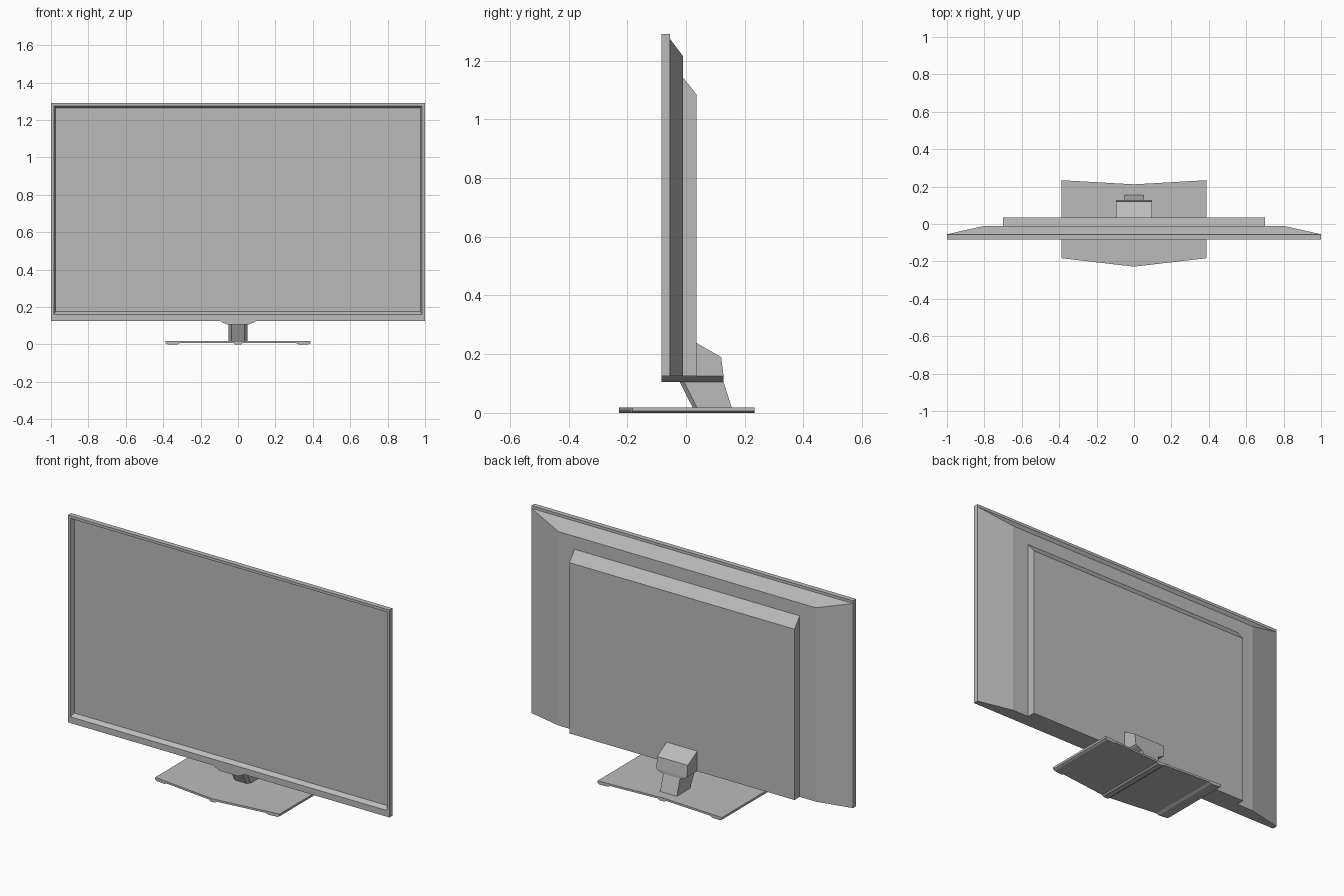
import bpy
import bmesh

if "Cube" in bpy.data.objects:
    bpy.data.objects.remove(bpy.data.objects["Cube"], do_unlink=True)

GREY = (0.5, 0.5, 0.5, 1)
plastic = bpy.data.materials.new("grey plastic")
plastic.use_nodes = True
plastic.diffuse_color = GREY
plastic.node_tree.nodes["Principled BSDF"].inputs["Base Color"].default_value = GREY


def loft(name, rings, cap_end=True):
    """Join rings of equal point count and close the ends."""
    bm = bmesh.new()
    loops = [[bm.verts.new(p) for p in ring] for ring in rings]
    n = len(loops[0])
    for a, b in zip(loops, loops[1:]):
        for i in range(n):
            j = (i + 1) % n
            bm.faces.new((a[i], a[j], b[j], b[i]))
    bm.faces.new(loops[0])
    if cap_end:
        bm.faces.new(loops[-1])
    bmesh.ops.recalc_face_normals(bm, faces=bm.faces)
    mesh = bpy.data.meshes.new(name)
    bm.to_mesh(mesh)
    bm.free()
    mesh.materials.append(plastic)
    obj = bpy.data.objects.new(name, mesh)
    bpy.context.collection.objects.link(obj)
    return obj


def rect(half_x, low, high, y):
    return [(-half_x, y, low), (half_x, y, low), (half_x, y, high), (-half_x, y, high)]


def extrude_x(name, half_x, profile):
    return loft(name, [[(x, y, z) for y, z in profile] for x in (-half_x, half_x)])


BOTTOM = 0.125

# Bezel with a sloping inner lip, and the recessed screen
loft("bezel", [rect(1, BOTTOM, 1.29, -0.055), rect(1, BOTTOM, 1.29, -0.083),
               rect(0.985, 0.16, 1.275, -0.083), rect(0.976, 0.175, 1.264, -0.06)],
     cap_end=False)
loft("screen", [rect(0.976, 0.175, 1.264, -0.056), rect(0.976, 0.175, 1.264, -0.06)])

# Tapered rear shell and raised back housing
loft("rear_shell", [rect(1, BOTTOM, 1.275, -0.055), rect(0.8, BOTTOM, 1.215, -0.01)])
extrude_x("back_housing", 0.7, [(-0.012, BOTTOM), (0.036, BOTTOM),
                                (0.036, 1.085), (-0.012, 1.145)])

# Stand mount behind the housing, with a chamfered bracket beneath
extrude_x("stand_mount", 0.095, [(0.03, BOTTOM), (0.128, BOTTOM),
                                 (0.12, 0.19), (0.036, 0.238), (0.03, 0.238)])
half = [(0.095, BOTTOM), (0.085, 0.118), (0.055, 0.105)]
section = half + [(-x, z) for x, z in reversed(half)]
loft("stand_bracket", [[(x, y, z) for x, z in section] for y in (-0.083, 0.128)])


# Leaning neck with chamfered front corners
def neck_ring(front, back, z):
    side = [(0.035, front), (0.052, front + 0.015), (0.052, back)]
    return [(x, y, z) for x, y in side + [(-x, y) for x, y in reversed(side)]]


loft("neck", [neck_ring(0.025, 0.157, 0.014), neck_ring(-0.022, 0.128, 0.106)])


# Bent-edged base plate with foot ridges along the middle and the sides
def base_ring(x, low):
    t = abs(x) / 0.387
    front, back = -0.228 + 0.045 * t, 0.212 + 0.022 * t
    return [(x, front, low), (x, back, low), (x, back, 0.018), (x, front, 0.018)]


right = [(0.015, 0), (0.025, 0.007), (0.31, 0.007), (0.325, 0), (0.375, 0), (0.387, 0.006)]
stations = [(-x, z) for x, z in reversed(right)] + [(0, 0)] + right
loft("base_plate", [base_ring(x, z) for x, z in stations])
